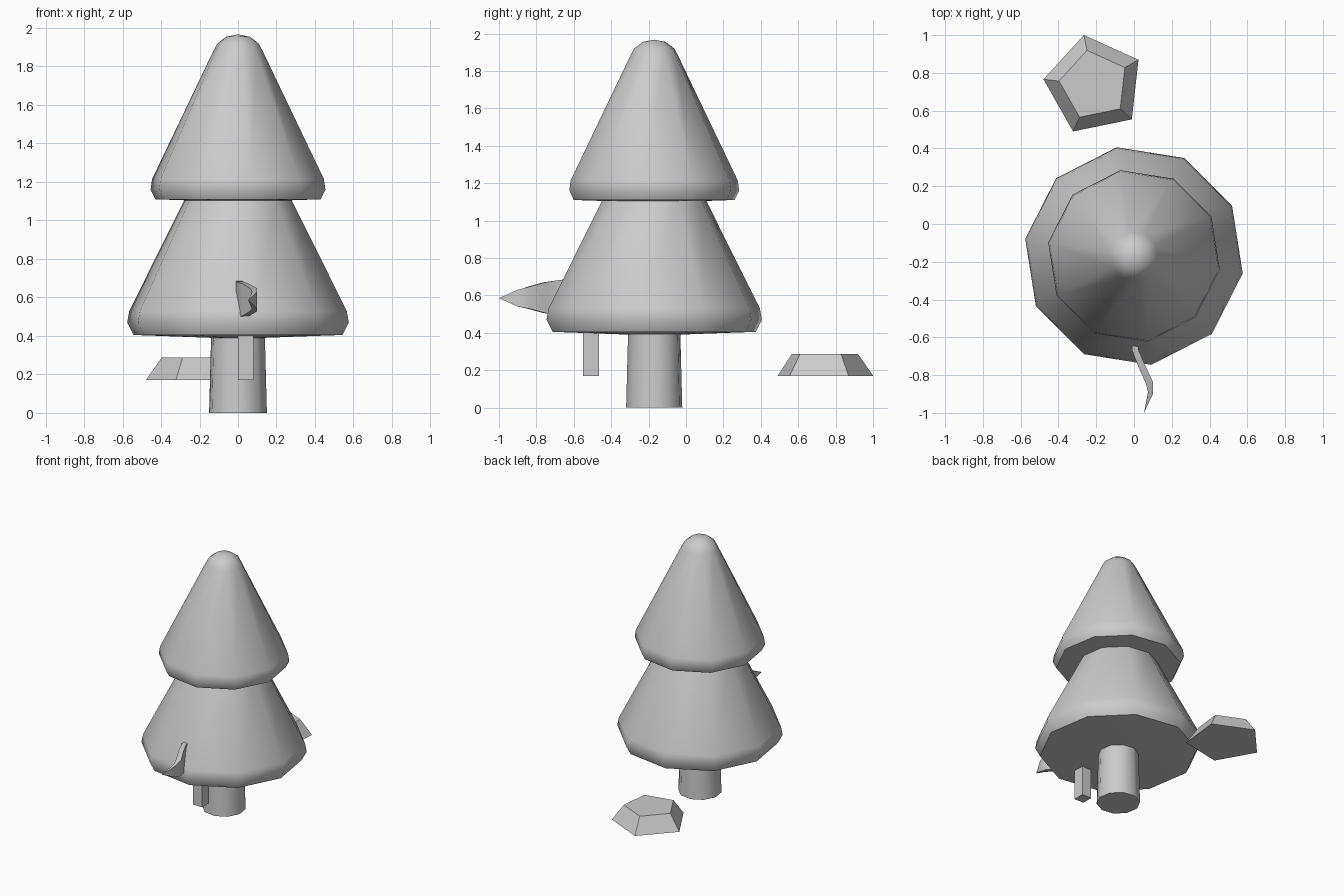
import bpy, bmesh
from math import cos, sin, radians, pi

cube = bpy.data.objects.get("Cube")
if cube:
    bpy.data.objects.remove(cube, do_unlink=True)

GREY = (0.6, 0.6, 0.6, 1)
mat = bpy.data.materials.new("plain grey")
mat.use_nodes = True
mat.diffuse_color = GREY
mat.node_tree.nodes["Principled BSDF"].inputs["Base Color"].default_value = GREY


def finish(name, bm, smooth=None):
    """Turn a bmesh into a named object with the shared material."""
    bmesh.ops.recalc_face_normals(bm, faces=bm.faces)
    mesh = bpy.data.meshes.new(name)
    bm.to_mesh(mesh)
    bm.free()
    mesh.materials.append(mat)
    obj = bpy.data.objects.new(name, mesh)
    bpy.context.collection.objects.link(obj)
    if smooth:
        bpy.ops.object.select_all(action="DESELECT")
        obj.select_set(True)
        bpy.context.view_layer.objects.active = obj
        bpy.ops.object.shade_smooth_by_angle(angle=radians(smooth))
    return obj


def loft(bm, rings):
    """Bridge equal-length rings; a single-point ring makes a fan."""
    for a, b in zip(rings, rings[1:]):
        n = max(len(a), len(b))
        for i in range(n):
            j = (i + 1) % n
            if len(a) == 1:
                bm.faces.new((a[0], b[i], b[j]))
            elif len(b) == 1:
                bm.faces.new((a[i], a[j], b[0]))
            else:
                bm.faces.new((a[i], a[j], b[j], b[i]))
    for end in (rings[0], rings[-1]):
        if len(end) > 1:
            bm.faces.new(end)


def lathe(name, centre, sides, phase, profile, smooth=None):
    bm = bmesh.new()
    rings = []
    for r, z in profile:
        angles = [radians(phase) + 2 * pi * i / sides for i in range(sides if r else 1)]
        rings.append([bm.verts.new((centre[0] + r * cos(a), centre[1] + r * sin(a), z))
                      for a in angles])
    loft(bm, rings)
    return finish(name, bm, smooth)


TREE = (0, -0.17)

# Trunk and the two foliage tiers
lathe("trunk", TREE, 10, -9, [(0.152, 0), (0.14, 0.45)], 40)
lathe("lower_foliage", TREE, 10, -9,
      [(0, 0.385), (0.55, 0.405), (0.583, 0.47), (0.572, 0.53), (0.285, 1.1),
       (0.12, 1.43), (0, 1.47)], 40)
lathe("upper_foliage", TREE, 10, -9,
      [(0, 1.095), (0.435, 1.11), (0.46, 1.16), (0.452, 1.215), (0.13, 1.88),
       (0.108, 1.92), (0.062, 1.955), (0, 1.967)], 40)

# Low five-sided rock behind the tree
lathe("rock", (-0.211, 0.736), 5, 29.6, [(0.27, 0.17), (0.187, 0.287)])

# Small post hanging below the foliage
bm = bmesh.new()
bmesh.ops.create_cube(bm, size=1)
bmesh.ops.scale(bm, vec=(0.08, 0.085, 0.27), verts=bm.verts)
bmesh.ops.translate(bm, vec=(0.04, -0.508, 0.305), verts=bm.verts)
finish("post", bm)

# Curled leaf at the front: left x, right x, left y, right y, low z, high z
STATIONS = [(-0.01, 0.02, -0.56, -0.56, 0.49, 0.69),
            (-0.01, 0.025, -0.67, -0.67, 0.495, 0.683),
            (0.025, 0.06, -0.76, -0.75, 0.505, 0.67),
            (0.063, 0.1, -0.845, -0.835, 0.528, 0.647),
            (0.074, 0.1, -0.89, -0.90, 0.54, 0.63)]
bm = bmesh.new()
rings = [[bm.verts.new(p) for p in ((l, yl, lo), (r, yr, lo), (r, yr, hi), (l, yl, hi))]
         for l, r, yl, yr, lo, hi in STATIONS]
rings.append([bm.verts.new((0.053, -1, 0.585))])
loft(bm, rings)
finish("curled_leaf", bm, 30)
